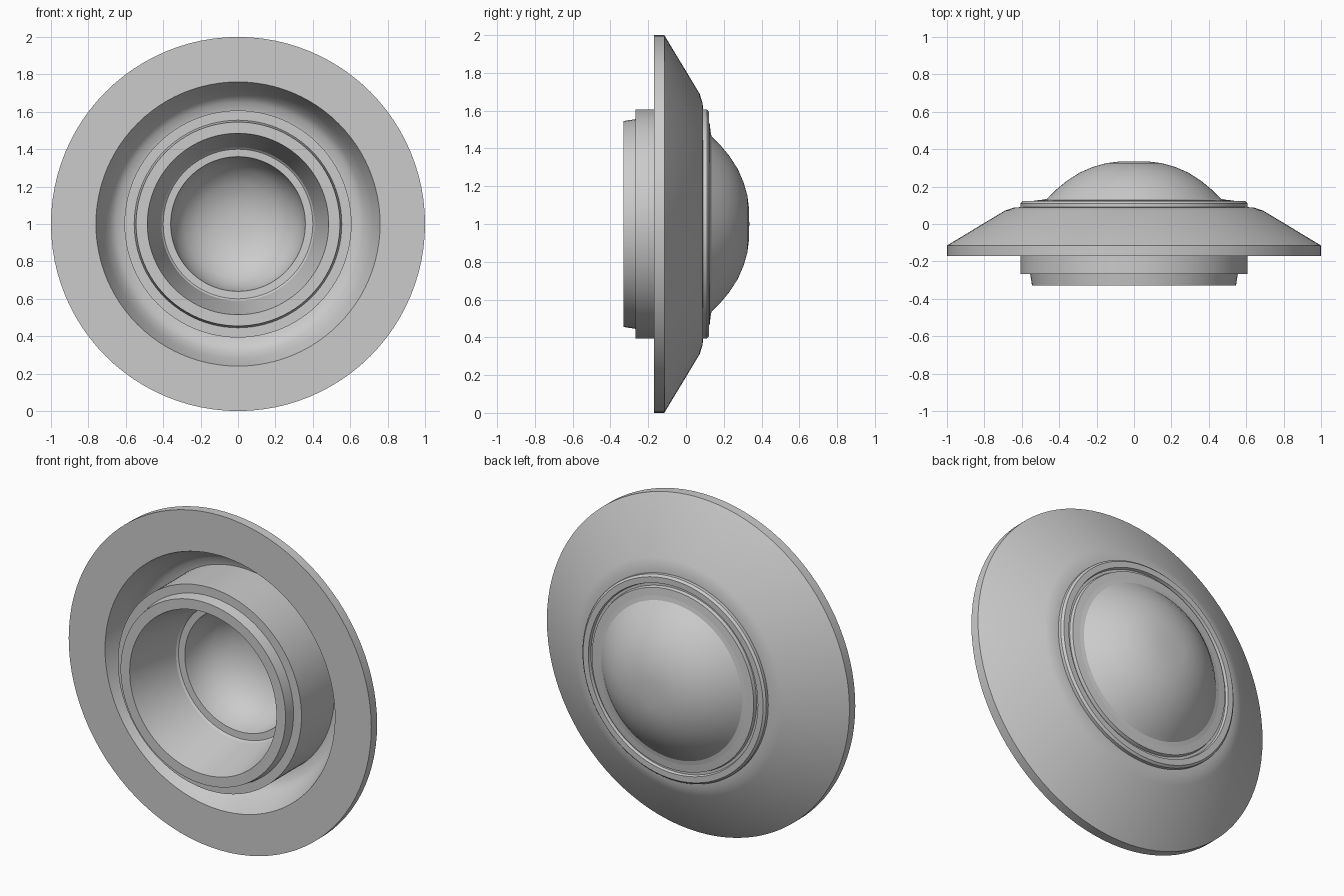
import bpy, bmesh
from math import cos, sin, tau, radians

if "Cube" in bpy.data.objects:
    bpy.data.objects.remove(bpy.data.objects["Cube"])

SEGMENTS = 96
CENTRE_Z = 1.0


def lathe(name, profile):
    """Turn (radius, y) points around the y axis; outside is left of travel."""
    bm = bmesh.new()
    rings = []
    for r, y in profile:
        if r == 0:
            rings.append([bm.verts.new((0, y, CENTRE_Z))] * SEGMENTS)
        else:
            rings.append([bm.verts.new((r * cos(tau * j / SEGMENTS), y,
                                        CENTRE_Z + r * sin(tau * j / SEGMENTS)))
                          for j in range(SEGMENTS)])
    for a, b in zip(rings, rings[1:]):
        for j in range(SEGMENTS):
            k = (j + 1) % SEGMENTS
            bm.faces.new(list(dict.fromkeys((a[j], a[k], b[k], b[j]))))
    mesh = bpy.data.meshes.new(name)
    bm.to_mesh(mesh)
    bm.free()
    obj = bpy.data.objects.new(name, mesh)
    bpy.context.collection.objects.link(obj)
    bpy.ops.object.select_all(action='DESELECT')
    obj.select_set(True)
    bpy.context.view_layer.objects.active = obj
    bpy.ops.object.shade_smooth_by_angle(angle=radians(28))
    return obj


# Rear dome, outer skin
lathe("rear_dome", [(0, .335), (.08, .334), (.15, .325), (.22, .305), (.29, .275),
                    (.36, .23), (.42, .18), (.465, .135), (.49, .13)])

# Raised ring around the dome, with a shallow groove inside it
lathe("rear_ring", [(.49, .13), (.535, .125), (.54, .105), (.555, .105), (.56, .122),
                    (.595, .122), (.607, .11), (.607, .09)])

# Conical flange: back slope, rim, flat front and the recess behind it
lathe("flange", [(.607, .09), (.64, .088), (.69, .072), (1, -.115), (1, -.17),
                 (.76, -.17), (.72, -.06), (.685, 0), (.65, .03), (.607, .04)])

# Stepped barrel with its front lip and tapered bore
lathe("barrel", [(.607, .04), (.607, -.268), (.555, -.268), (.545, -.33),
                 (.485, -.33), (.41, 0)])

# Inner ledge and concave bowl
lathe("inner_bowl", [(.41, 0), (.40, .01), (.36, .012), (.355, .04), (.335, .11),
                     (.29, .18), (.22, .235), (.13, .27), (.06, .28), (0, .282)])
